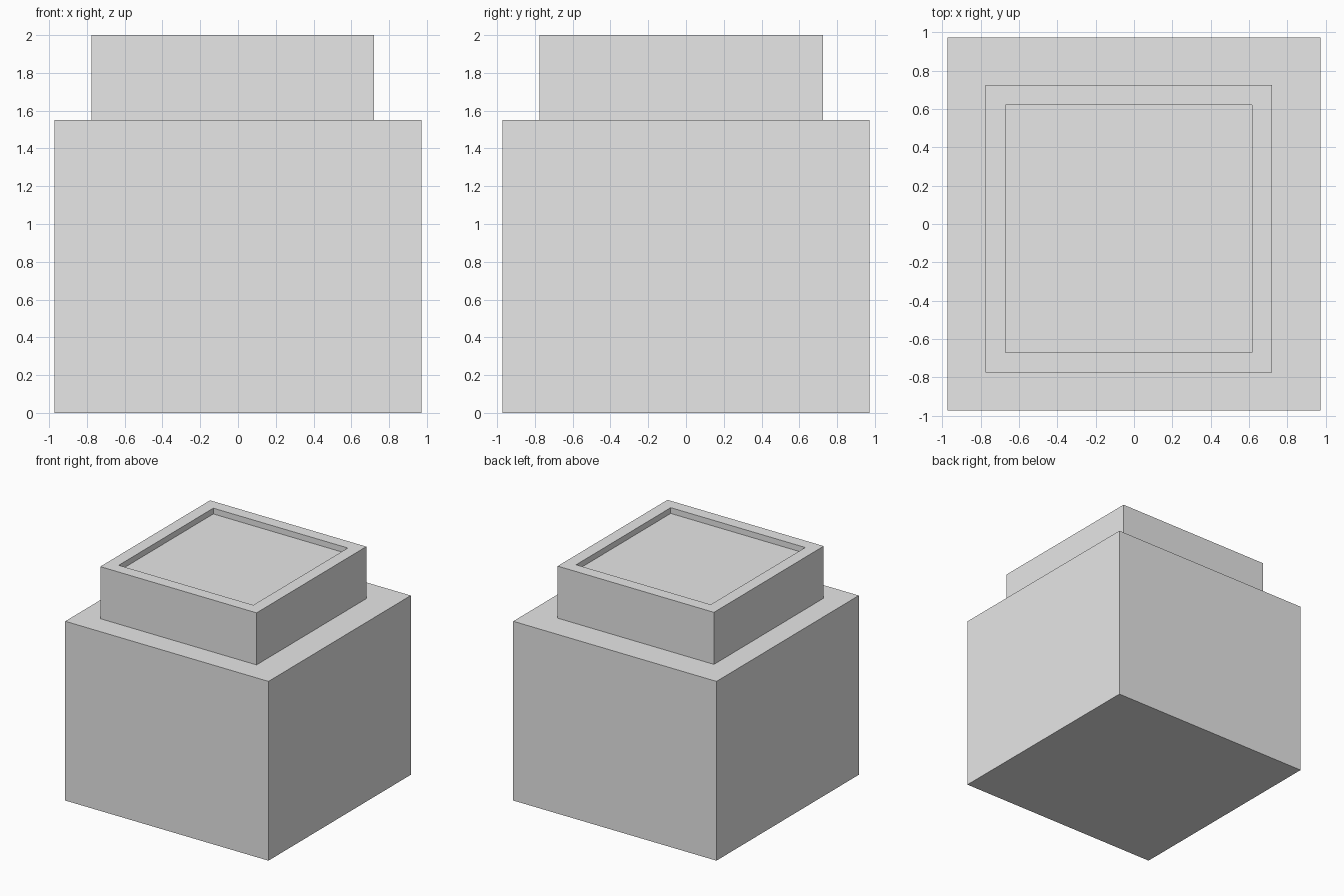
import bpy
import bmesh
from mathutils import Matrix, Vector

cube = bpy.data.objects.get("Cube")
if cube:
    bpy.data.objects.remove(cube, do_unlink=True)

grey = bpy.data.materials.new("light_grey")
grey.use_nodes = True
colour = (0.8, 0.8, 0.8, 1.0)
grey.diffuse_color = colour
grey.node_tree.nodes["Principled BSDF"].inputs["Base Color"].default_value = colour


def add_box(name, low, high, rim=0, depth=0):
    """Box between two corners, with an optional recess in its top face."""
    low, high = Vector(low), Vector(high)
    bm = bmesh.new()
    matrix = Matrix.Translation((low + high) / 2) @ Matrix.Diagonal((*(high - low), 1))
    bmesh.ops.create_cube(bm, size=1, matrix=matrix)
    if rim:
        bm.normal_update()
        top = max(bm.faces, key=lambda f: f.calc_center_median().z)
        bmesh.ops.inset_region(bm, faces=[top], thickness=rim)
        # Push the inner panel straight down, leaving vertical recess walls
        result = bmesh.ops.extrude_discrete_faces(bm, faces=[top])
        bmesh.ops.translate(bm, verts=result["faces"][0].verts, vec=(0, 0, -depth))
    bmesh.ops.recalc_face_normals(bm, faces=bm.faces)
    mesh = bpy.data.meshes.new(name)
    bm.to_mesh(mesh)
    bm.free()
    mesh.materials.append(grey)
    obj = bpy.data.objects.new(name, mesh)
    bpy.context.scene.collection.objects.link(obj)
    return obj


# Large lower block
add_box("base_block", (-0.972, -0.972, 0), (0.972, 0.972, 1.55))
# Slightly off-centre upper block with a shallow recess
add_box("recessed_cap", (-0.775, -0.775, 1.55), (0.72, 0.725, 2), rim=0.147, depth=0.05)
